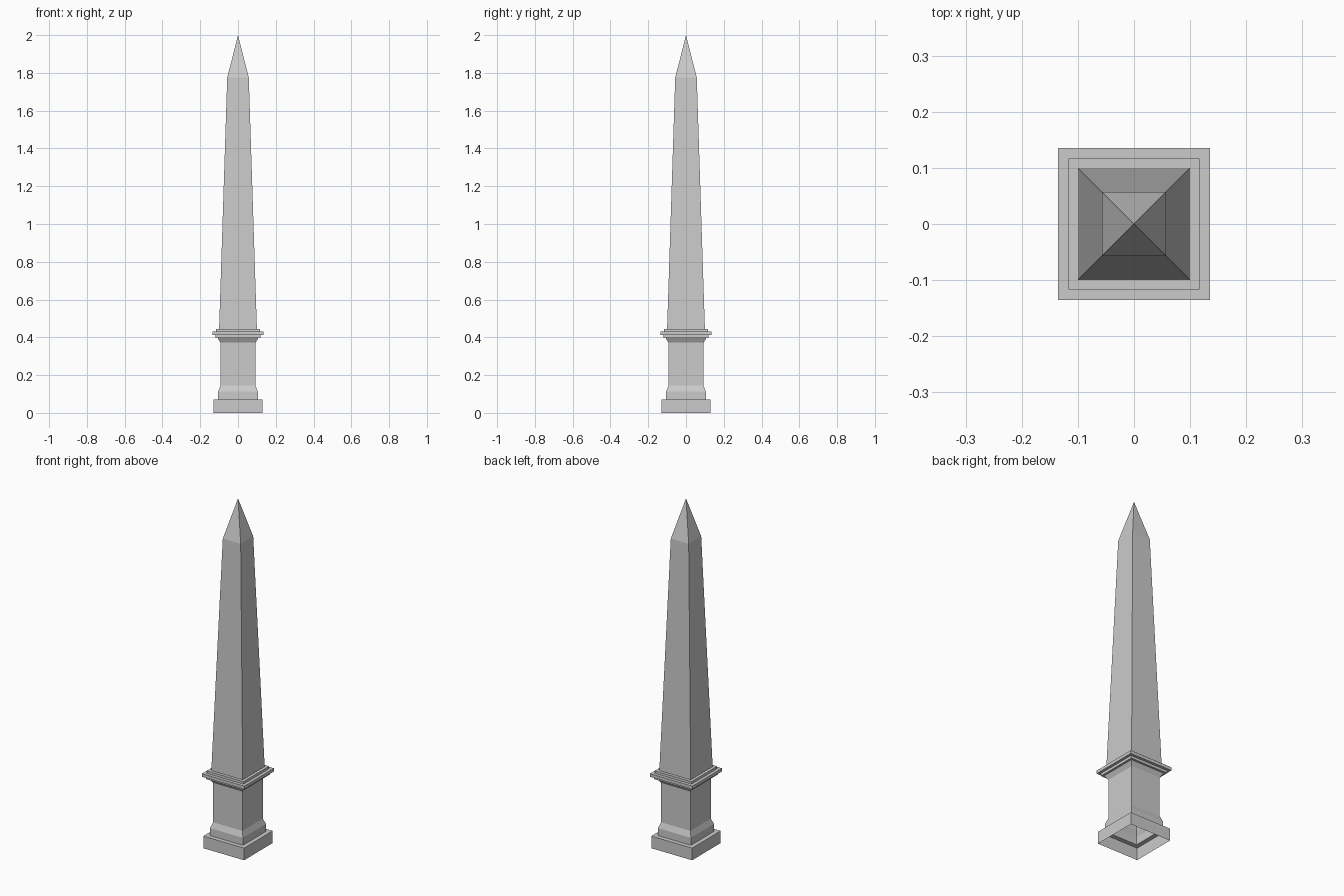
import bpy, bmesh

if "Cube" in bpy.data.objects:
    bpy.data.objects.remove(bpy.data.objects["Cube"])


def square_loft(name, profile, tip=None):
    """Stack square rings (half width, height) into an open shell, optionally ending in a point."""
    bm = bmesh.new()
    rings = [[bm.verts.new((sx * r, sy * r, z))
              for sx, sy in ((-1, -1), (1, -1), (1, 1), (-1, 1))]
             for r, z in profile]
    for low, high in zip(rings, rings[1:]):
        for i in range(4):
            j = (i + 1) % 4
            bm.faces.new((low[i], low[j], high[j], high[i]))
    if tip is not None:
        apex = bm.verts.new((0, 0, tip))
        for i in range(4):
            bm.faces.new((rings[-1][i], rings[-1][(i + 1) % 4], apex))
    mesh = bpy.data.meshes.new(name)
    bm.to_mesh(mesh)
    bm.free()
    obj = bpy.data.objects.new(name, mesh)
    bpy.context.collection.objects.link(obj)
    return obj


# Plinth, open underneath, with its top ledge
square_loft("plinth", [(0.13, 0), (0.13, 0.07), (0.105, 0.07)])

# Pedestal: foot moulding, plain block and flared neck
square_loft("pedestal", [(0.105, 0.07), (0.105, 0.113), (0.093, 0.145),
                         (0.093, 0.372), (0.108, 0.397)])

# Stepped cornice
square_loft("cornice", [(0.108, 0.397), (0.12, 0.397), (0.12, 0.412),
                        (0.135, 0.412), (0.135, 0.43), (0.117, 0.43),
                        (0.117, 0.444), (0.10, 0.444)])

# Tapered shaft with pyramid tip
square_loft("shaft", [(0.10, 0.444), (0.057, 1.775)], tip=2.0)
